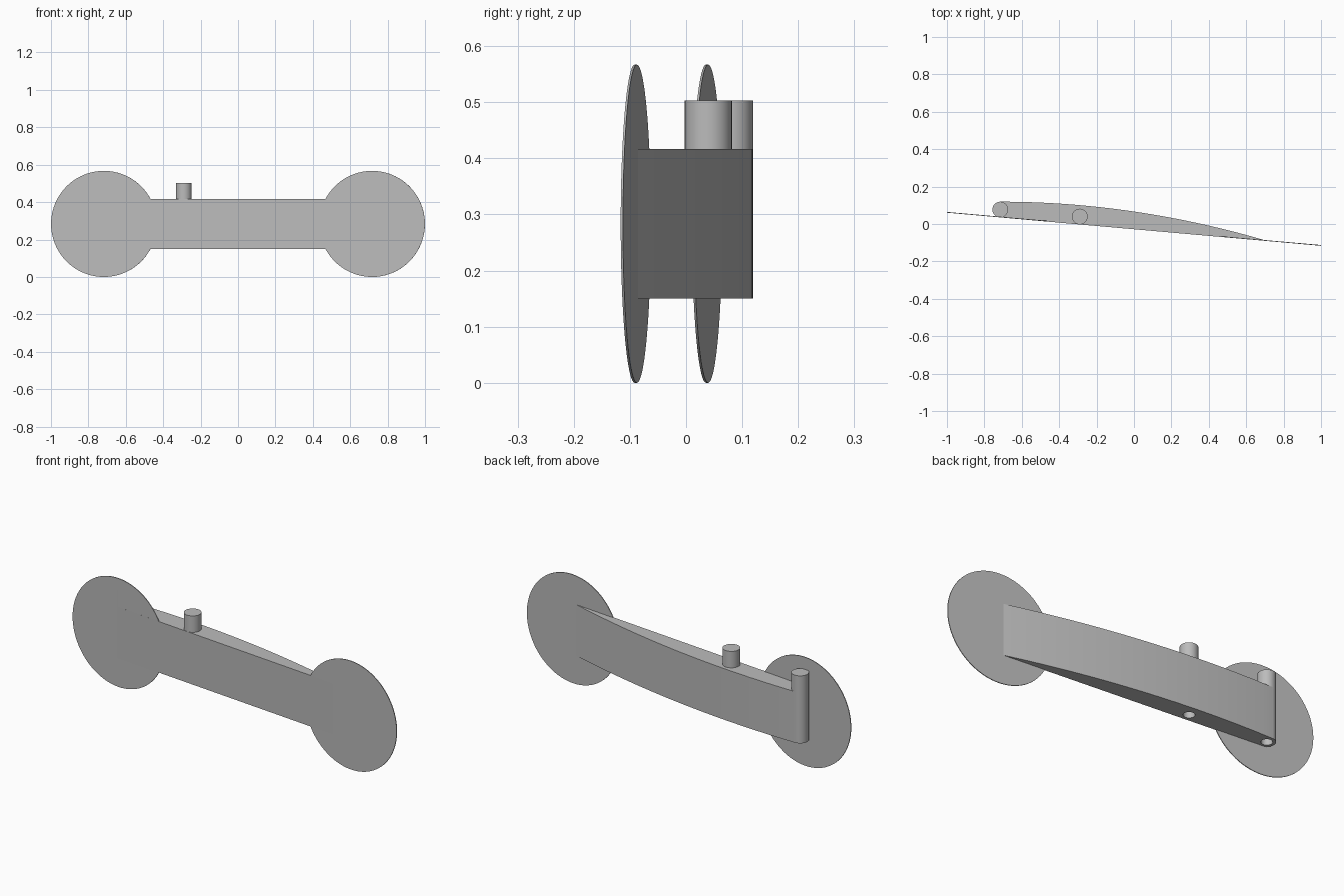
import bpy, bmesh, math
from mathutils import Matrix, Vector

cube = bpy.data.objects.get("Cube")
if cube:
    bpy.data.objects.remove(cube, do_unlink=True)

grey = bpy.data.materials.new("plain_grey")
grey.use_nodes = True
grey.diffuse_color = (0.5, 0.5, 0.5, 1)
grey.node_tree.nodes["Principled BSDF"].inputs["Base Color"].default_value = (0.5, 0.5, 0.5, 1)

SLOPE = -0.0885                 # lean of the flat front face
TILT = math.atan(SLOPE)
BOTTOM, TOP, PEG_TOP = 0.15, 0.417, 0.503
NOSE_X, TIP_X = -0.715, 0.715
PEG_R, HOLE_R = 0.042, 0.027
PAD_R, PAD_T = 0.2835, 0.004


def front_y(x):
    return -0.028 + SLOPE * x


def add_object(name, bm):
    bmesh.ops.recalc_face_normals(bm, faces=bm.faces)
    mesh = bpy.data.meshes.new(name)
    bm.to_mesh(mesh)
    bm.free()
    mesh.materials.append(grey)
    obj = bpy.data.objects.new(name, mesh)
    bpy.context.collection.objects.link(obj)
    return obj


def smooth(obj):
    bpy.ops.object.select_all(action='DESELECT')
    obj.select_set(True)
    bpy.context.view_layer.objects.active = obj
    bpy.ops.object.shade_smooth_by_angle(angle=math.radians(30))


def cylinder(name, radius, depth, matrix, sides=64):
    bm = bmesh.new()
    bmesh.ops.create_cone(bm, cap_ends=True, segments=sides, radius1=radius,
                          radius2=radius, depth=depth, matrix=matrix)
    return add_object(name, bm)


def upright(name, x, radius, low, high):
    centre = Vector((x, front_y(x) + PEG_R, (low + high) / 2))
    return cylinder(name, radius, high - low, Matrix.Translation(centre))


# Blade: flat front, bowed back, rounded nose, thin tip
nose_y = front_y(NOSE_X) + PEG_R
back_y = nose_y + PEG_R
bow = (back_y - front_y(TIP_X)) / (TIP_X - NOSE_X) ** 2
profile = []
for i in range(32):
    x = TIP_X + (NOSE_X - TIP_X) * i / 32
    profile.append((x, back_y - bow * (x - NOSE_X) ** 2))
for i in range(25):
    a = math.pi / 2 + (math.pi + TILT) * i / 24
    profile.append((NOSE_X + PEG_R * math.cos(a), nose_y + PEG_R * math.sin(a)))

bm = bmesh.new()
base = bm.faces.new([bm.verts.new((x, y, BOTTOM)) for x, y in profile])
side = bmesh.ops.extrude_face_region(bm, geom=[base], use_keep_orig=True)
raised = [v for v in side["geom"] if isinstance(v, bmesh.types.BMVert)]
bmesh.ops.translate(bm, verts=raised, vec=(0, 0, TOP - BOTTOM))
blade = add_object("blade", bm)

# Sockets cut into the underside, below each peg
peg_places = {"nose": NOSE_X, "middle": -0.29}
cutters = []
for place, x in peg_places.items():
    cutter = upright(place + "_socket_cutter", x, HOLE_R, BOTTOM - 0.05, BOTTOM + 0.086)
    cutter.hide_render = True
    cutters.append(cutter)
    mod = blade.modifiers.new(place + "_socket", 'BOOLEAN')
    mod.operation = 'DIFFERENCE'
    mod.solver = 'EXACT'
    mod.object = cutter
bpy.context.view_layer.update()
graph = bpy.context.evaluated_depsgraph_get()
cut_mesh = bpy.data.meshes.new_from_object(blade.evaluated_get(graph))
blade.modifiers.clear()
blade.data = cut_mesh
for cutter in cutters:
    bpy.data.objects.remove(cutter, do_unlink=True)
smooth(blade)

# Pegs standing on the top face
for place, x in peg_places.items():
    smooth(upright(place + "_peg", x, PEG_R, TOP - 0.01, PEG_TOP))

# Thin round pads flush with the front face at both ends
turn = Matrix.Rotation(TILT, 4, 'Z') @ Matrix.Rotation(math.pi / 2, 4, 'X')
for name, x in (("right_pad", -0.717), ("left_pad", 0.717)):
    spot = Matrix.Translation((x, front_y(x) + PAD_T / 2, PAD_R))
    smooth(cylinder(name, PAD_R, PAD_T, spot @ turn, 96))
